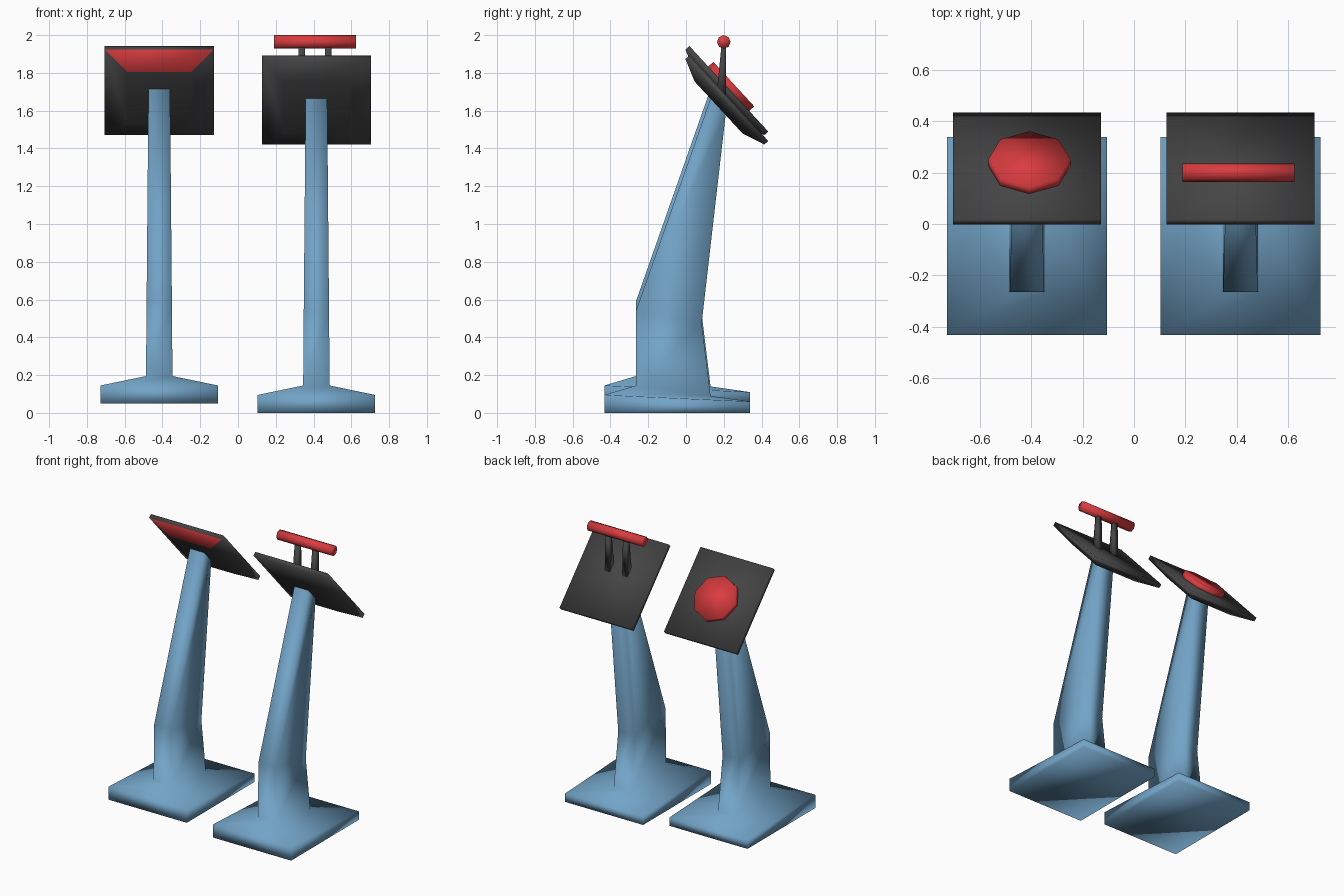
import bpy, bmesh, math
from mathutils import Vector, Matrix

if "Cube" in bpy.data.objects:
    bpy.data.objects.remove(bpy.data.objects["Cube"])


def material(name, rgb):
    m = bpy.data.materials.new(name)
    m.diffuse_color = (*rgb, 1)
    m.use_nodes = True
    m.node_tree.nodes["Principled BSDF"].inputs["Base Color"].default_value = m.diffuse_color
    return m


BLUE = material("steel_blue", (0.17, 0.37, 0.57))
DARK = material("charcoal", (0.06, 0.06, 0.06))
RED = material("signal_red", (0.70, 0.045, 0.05))


def finish(name, bm, mats, loc=(0, 0, 0)):
    bmesh.ops.recalc_face_normals(bm, faces=bm.faces)
    for f in bm.faces:
        f.smooth = True
    me = bpy.data.meshes.new(name)
    bm.to_mesh(me)
    bm.free()
    for m in mats:
        me.materials.append(m)
    ob = bpy.data.objects.new(name, me)
    ob.location = loc
    bpy.context.collection.objects.link(ob)
    return ob


def loft(rings):
    """Rings are (half_width, front_y, front_z, back_y, back_z)."""
    bm = bmesh.new()
    loops = [[bm.verts.new(p) for p in ((-w, fy, fz), (w, fy, fz), (w, by, bz), (-w, by, bz))]
             for w, fy, fz, by, bz in rings]
    for a, b in zip(loops, loops[1:]):
        for i in range(4):
            j = (i + 1) % 4
            bm.faces.new((a[i], a[j], b[j], b[i]))
    bm.faces.new(loops[0])
    bm.faces.new(loops[-1])
    return bm


# Tilted panel frame: local y runs down the slope, local z is its normal
SLOPE = Vector((0, 0.678, -0.735)).normalized()
NORMAL = Vector((0, 0.735, 0.678)).normalized()
TILT = Matrix((Vector((1, 0, 0)), SLOPE, NORMAL)).transposed().to_4x4()
CENTRE = Vector((0, 0.2265, 1.666))


def pedestal(side, x, lift):
    # Wide foot flowing into a bent column
    bm = loft([(0.311, -0.432, 0.0, 0.34, 0.0),
               (0.311, -0.432, 0.095, 0.34, 0.06),
               (0.07, -0.265, 0.145, 0.13, 0.09),
               (0.067, -0.265, 0.54, 0.083, 0.475),
               (0.057, 0.13, 1.665, 0.21, 1.58)])
    finish(side + "_stand", bm, [BLUE], (x, 0, lift))

    # Sloped panel with a tapered underside
    h, w = 0.308, 0.289
    bm = loft([(w - 0.12, -h + 0.12, -0.073, h - 0.12, -0.073),
               (w, -h, -0.028, h, -0.028),
               (w, -h, 0.0, h, 0.0)])
    bm.normal_update()
    if side == "left":      # red upper bevel of the underside
        for f in bm.faces:
            c = f.calc_center_median()
            if c.y < -0.2 and -0.07 < c.z < -0.03:
                f.material_index = 1
    bm.transform(Matrix.Translation(CENTRE) @ TILT)
    finish(side + "_panel", bm, [DARK, RED], (x, 0, lift))


pedestal("left", -0.417, 0.05)
pedestal("right", 0.415, 0.0)

# Round push button on the left panel
bm = bmesh.new()
bmesh.ops.create_cone(bm, cap_ends=True, segments=8, radius1=0.16, radius2=0.16, depth=0.05)
bm.transform(Matrix.Translation(CENTRE) @ TILT @ Matrix.Translation((0, 0, 0.011)))
finish("push_button", bm, [RED], (-0.408, 0, 0.05))

# Lever handle on the right panel with its two arms
bm = bmesh.new()
bmesh.ops.create_cone(bm, cap_ends=True, segments=8, radius1=0.036, radius2=0.036, depth=0.436)
bm.transform(Matrix.Rotation(math.pi / 2, 4, 'Y'))
finish("lever_handle", bm, [RED], (0.408, 0.2, 1.964))
for name, dx in (("lever_arm_left", -0.07), ("lever_arm_right", 0.07)):
    bm = loft([(0.02, 0.165, 1.715, 0.213, 1.665),
               (0.017, 0.188, 1.95, 0.212, 1.95)])
    finish(name, bm, [DARK], (0.408 + dx, 0, 0))
